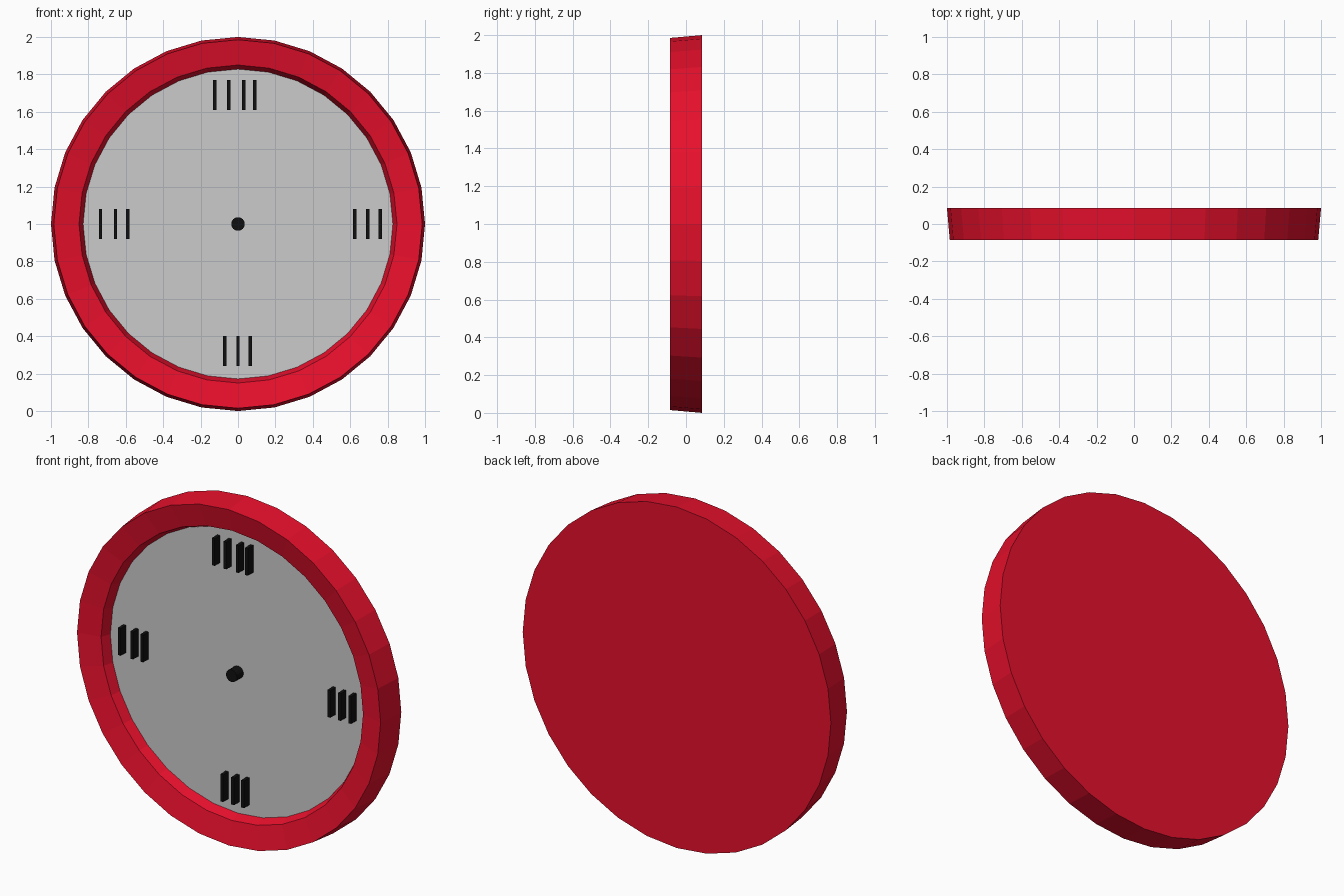
import bpy, bmesh, math

if "Cube" in bpy.data.objects:
    bpy.data.objects.remove(bpy.data.objects["Cube"])

SIDES = 32


def material(name, rgb):
    mat = bpy.data.materials.new(name)
    mat.diffuse_color = (*rgb, 1)
    mat.use_nodes = True
    mat.node_tree.nodes["Principled BSDF"].inputs["Base Color"].default_value = mat.diffuse_color
    return mat


def finish(bm, name, mat=None):
    bmesh.ops.recalc_face_normals(bm, faces=bm.faces)
    mesh = bpy.data.meshes.new(name)
    bm.to_mesh(mesh)
    bm.free()
    obj = bpy.data.objects.new(name, mesh)
    bpy.context.collection.objects.link(obj)
    if mat:
        mesh.materials.append(mat)
    return obj


def lathe(name, profile, sides, mat=None):
    """Turn (radius, y) points about the y axis at z = 1, capping both ends."""
    bm = bmesh.new()
    rings = []
    for r, y in profile:
        angles = [2 * math.pi * i / sides for i in range(sides)]
        rings.append([bm.verts.new((r * math.sin(a), y, 1 + r * math.cos(a))) for a in angles])
    for a, b in zip(rings, rings[1:]):
        for i in range(sides):
            j = (i + 1) % sides
            bm.faces.new((a[i], a[j], b[j], b[i]))
    bm.faces.new(rings[0])
    bm.faces.new(rings[-1])
    return finish(bm, name, mat)


def hour_marker(name, xs, z, mat):
    """Group of plain upright bars standing on the dial."""
    bm = bmesh.new()
    for x in xs:
        cube = bmesh.ops.create_cube(bm, size=1)["verts"]
        bmesh.ops.scale(bm, vec=(0.018, 0.05, 0.16), verts=cube)
        bmesh.ops.translate(bm, vec=(x, -0.025, z), verts=cube)
    return finish(bm, name, mat)


red = material("red", (0.8, 0.005, 0.025))
black = material("black", (0.005, 0.005, 0.005))

# Casing: closed back, tapered outside, rim sloping in to the recess
lathe("casing", [(1.0, 0.085), (0.985, -0.085), (0.85, -0.055), (0.828, 0.002)], SIDES, red)

# Dial and centre pin
lathe("dial", [(0.828, 0.001), (0.828, 0.0)], SIDES)
lathe("centre_pin", [(0.036, 0.0), (0.036, -0.06)], 16, black)

# Quarter-hour markers
hour_marker("top_marker", (-0.125, -0.05, 0.03, 0.09), 1.69, black)
hour_marker("right_marker", (0.625, 0.693, 0.76), 1.0, black)
hour_marker("bottom_marker", (-0.07, 0.0, 0.065), 0.32, black)
hour_marker("left_marker", (-0.735, -0.655, -0.59), 1.0, black)
